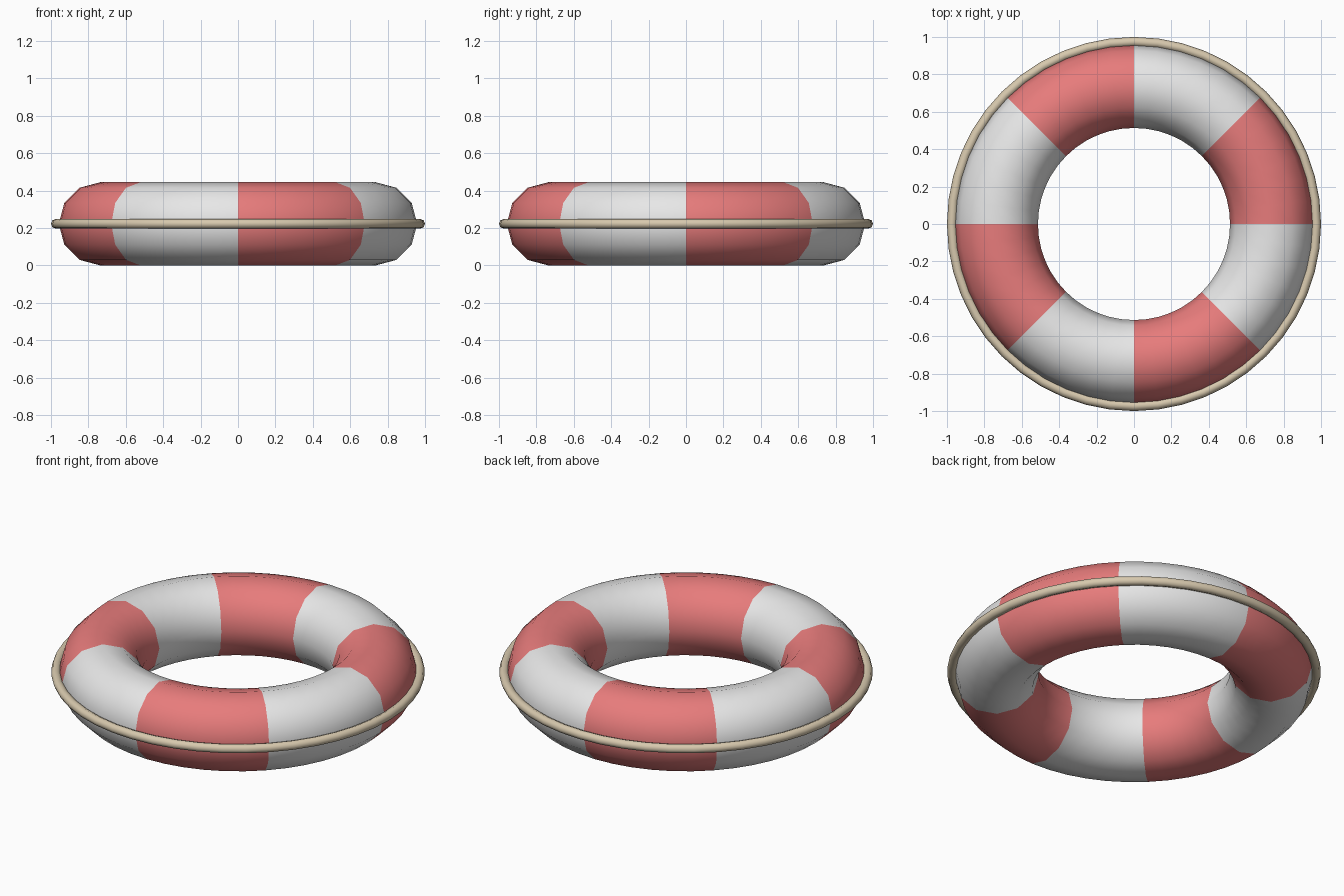
import bpy
import math

cube = bpy.data.objects.get("Cube")
if cube:
    bpy.data.objects.remove(cube, do_unlink=True)

HEIGHT = 0.445


def make_material(name, colour):
    mat = bpy.data.materials.new(name)
    mat.use_nodes = True
    mat.diffuse_color = (*colour, 1)
    mat.node_tree.nodes["Principled BSDF"].inputs["Base Color"].default_value = (*colour, 1)
    return mat


def make_ring(name, major, minor, segments, sides, materials):
    bpy.ops.mesh.primitive_torus_add(
        major_radius=major, minor_radius=minor, major_segments=segments,
        minor_segments=sides, location=(0, 0, HEIGHT / 2))
    ring = bpy.context.object
    ring.name = name
    for mat in materials:
        ring.data.materials.append(mat)
    bpy.ops.object.shade_smooth()
    return ring


red = make_material("soft red", (0.8, 0.2, 0.2))
white = make_material("white", (0.8, 0.8, 0.8))
tan = make_material("rope tan", (0.68, 0.58, 0.42))

# Float ring, in eight alternating red and white sectors
float_ring = make_ring("float_ring", 0.736, HEIGHT / 2, 48, 12, [red, white])
for face in float_ring.data.polygons:
    angle = math.atan2(face.center.y, face.center.x) % math.tau
    face.material_index = int(angle / (math.tau / 8)) % 2

# Grab rope around the outer rim
make_ring("grab_rope", 0.974, 0.026, 48, 8, [tan])
